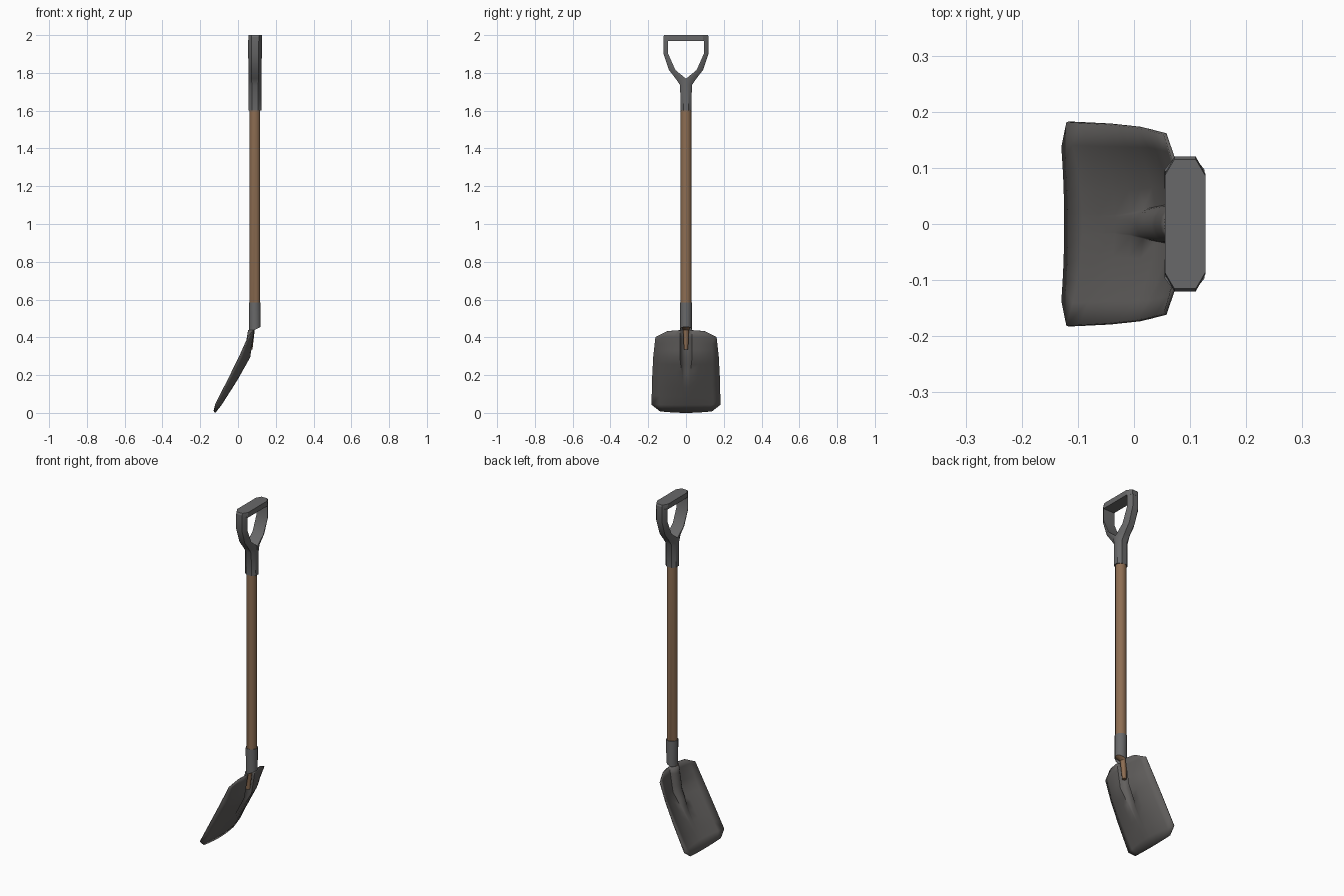
import bpy, bmesh, math

if "Cube" in bpy.data.objects:
    bpy.data.objects.remove(bpy.data.objects["Cube"])

AX = 0.089  # x position of the shaft axis


def material(name, rgb):
    m = bpy.data.materials.new(name)
    m.diffuse_color = (*rgb, 1)
    m.use_nodes = True
    m.node_tree.nodes["Principled BSDF"].inputs["Base Color"].default_value = m.diffuse_color
    return m


WOOD = material("brown wood", (0.27, 0.155, 0.085))
IRON = material("grey iron", (0.14, 0.14, 0.142))
STEEL = material("dark steel", (0.122, 0.116, 0.112))


def finish(bm, name, mat, angle=35):
    bmesh.ops.recalc_face_normals(bm, faces=bm.faces)
    me = bpy.data.meshes.new(name)
    bm.to_mesh(me)
    bm.free()
    ob = bpy.data.objects.new(name, me)
    bpy.context.collection.objects.link(ob)
    me.materials.append(mat)
    bpy.ops.object.select_all(action='DESELECT')
    ob.select_set(True)
    bpy.context.view_layer.objects.active = ob
    bpy.ops.object.shade_smooth_by_angle(angle=math.radians(angle))
    return ob


def loft(bm, rings, caps=True):
    vs = [[bm.verts.new(p) for p in r] for r in rings]
    n = len(rings[0])
    for a, b in zip(vs, vs[1:]):
        for i in range(n):
            j = (i + 1) % n
            bm.faces.new((a[i], a[j], b[j], b[i]))
    if caps:
        bm.faces.new(vs[0])
        bm.faces.new(vs[-1])


def circle(cx, r, z, n=12, slant=0):
    pts = []
    for i in range(n):
        a = 2 * math.pi * (i + 0.5) / n
        pts.append((cx + r * math.cos(a), r * math.sin(a), z + slant * math.cos(a)))
    return pts


# Wooden shaft, its lower end cut to a wedge lying in the blade groove
bm = bmesh.new()
loft(bm, [circle(0.066, 0.011, 0.335), circle(0.073, 0.016, 0.44),
          circle(AX, 0.0295, 0.458), circle(AX, 0.0295, 1.62)])
finish(bm, "shaft", WOOD)

# Iron socket, longer on the front side where it meets the blade
bm = bmesh.new()
loft(bm, [circle(AX, 0.032, 0.44, slant=-0.0 + 0.016), circle(AX, 0.0325, 0.585),
          circle(AX, 0.029, 0.585)], caps=False)
finish(bm, "socket", IRON)

# D handle: collar and forked leg, one half lofted upward then mirrored
bm = bmesh.new()
legs = [  # z, inner y, outer y, shoulder fraction, half depth
    (1.60, 0, 0.029, 0.45, 0.034), (1.735, 0, 0.031, 0.45, 0.034),
    (1.77, 0.001, 0.055, 0.35, 0.035), (1.815, 0.056, 0.090, 0.2, 0.035),
    (1.90, 0.094, 0.119, 0.1, 0.036), (1.975, 0.094, 0.119, 0.1, 0.036)]
for side in (1, -1):
    rings = []
    for z, yi, yo, f, h in legs:
        ym = yi + (yo - yi) * f
        rings.append([(AX + x + 0.001, side * y, z) for x, y in (
            (-h, yi), (-h, ym), (-h * 0.5, yo), (h * 0.5, yo), (h, ym), (h, yi))])
    loft(bm, rings)
finish(bm, "handle_fork", IRON, 40)

# Grip bar across the top, with chamfered ends
bm = bmesh.new()
plan = [(sx * x, sy * y) for sx, sy, o in ((1, 1, 0), (-1, 1, 1), (-1, -1, 0), (1, -1, 1))
        for x, y in ([(0.036, 0.090), (0.019, 0.120)], [(0.019, 0.120), (0.036, 0.090)])[o]]
loft(bm, [[(AX + 0.002 + x, y * s, z) for x, y in plan]
          for z, s in ((1.97, 1), (1.99, 1), (2.0, 0.96))])
finish(bm, "grip", IRON, 25)

# Blade: dished sheet with a central ridge that receives the shaft
rows = [  # half width, centre x, centre z, edge x, edge z
    (0.138, -0.122, 0.002, -0.127, 0.010), (0.182, -0.090, 0.043, -0.118, 0.045),
    (0.178, -0.002, 0.180, -0.045, 0.190), (0.172, 0.064, 0.295, 0.009, 0.300),
    (0.161, 0.080, 0.400, 0.055, 0.402), (0.100, 0.086, 0.438, 0.076, 0.432)]
fine = []
for a, b in zip(rows, rows[1:]):
    steps = 3 if b[2] > 0.1 and b[2] < 0.43 else 1
    fine += [[p + (q - p) * k / steps for p, q in zip(a, b)] for k in range(steps)]
fine.append(rows[-1])

bm = bmesh.new()
grid = []
for half, xc, zc, xe, ze in fine:
    t = min(max((zc - 0.15) / 0.15, 0), 1)
    h = 0.030 * t * t * (3 - 2 * t)          # ridge height
    w = 0.016 + 0.015 * t                    # ridge half width
    right = [w * f for f in (0, 0.4, 0.75, 0.93, 1.1)]
    right += [w * 1.1 + (half - w * 1.1) * f for f in (0.25, 0.5, 0.75, 1)]
    row = []
    for y in [-v for v in right[:0:-1]] + right:
        u = (y / half) ** 2
        bump = h * math.sqrt(max(0, 1 - (y / w) ** 2))
        row.append(bm.verts.new((xc + (xe - xc) * u - bump, y, zc + (ze - zc) * u)))
    grid.append(row)
for a, b in zip(grid, grid[1:]):
    for i in range(len(a) - 1):
        bm.faces.new((a[i], a[i + 1], b[i + 1], b[i]))
blade = finish(bm, "blade", STEEL, 50)
mod = blade.modifiers.new("thickness", 'SOLIDIFY')
mod.thickness = 0.006
mod.offset = 0
